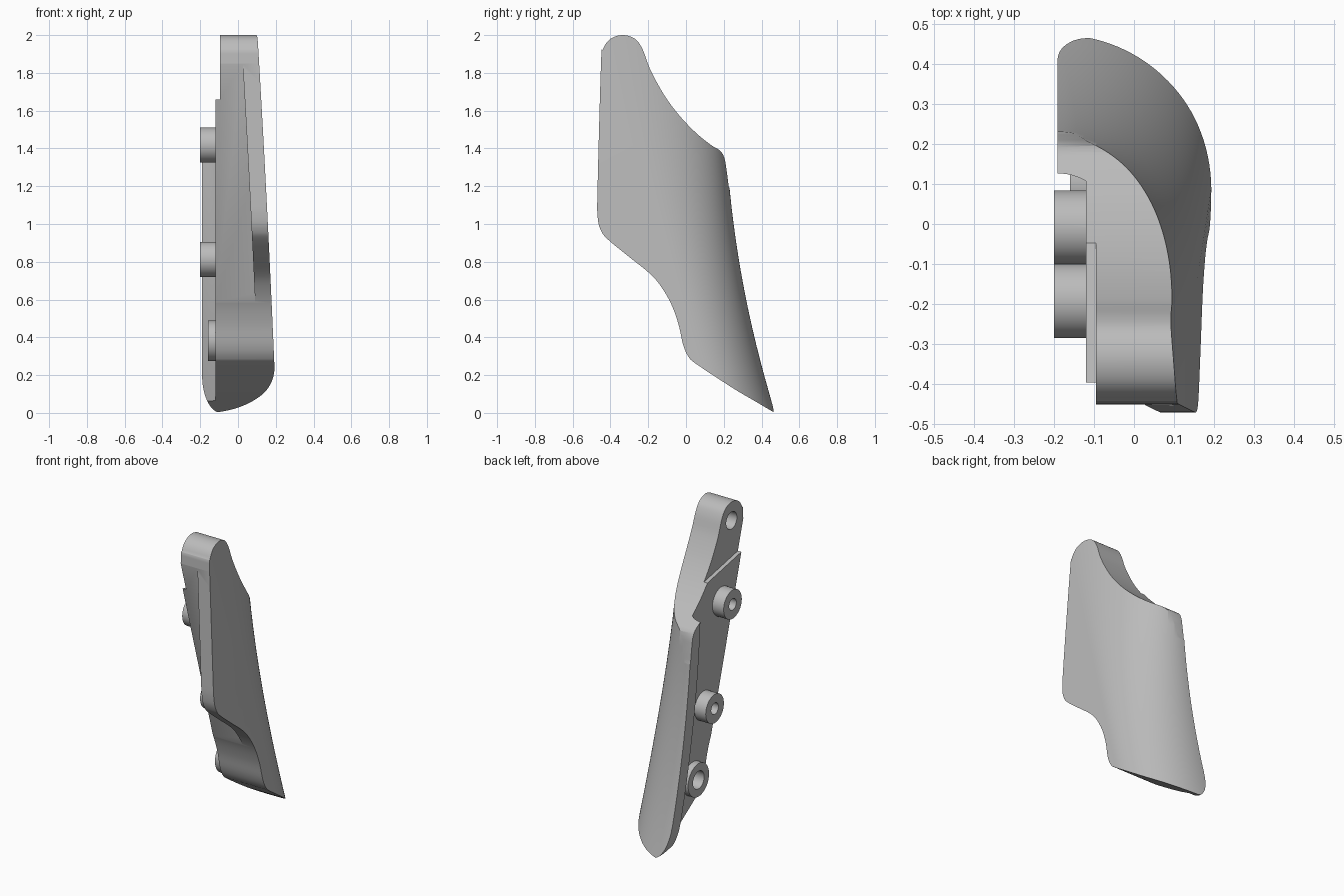
import bpy, bmesh, math
from mathutils import Vector

if "Cube" in bpy.data.objects:
    bpy.data.objects.remove(bpy.data.objects["Cube"])

grey = bpy.data.materials.new("plain_grey")
grey.use_nodes = True
colour = (0.5, 0.5, 0.5, 1)
grey.diffuse_color = colour
grey.node_tree.nodes["Principled BSDF"].inputs["Base Color"].default_value = colour


def loft(name, rings):
    """Closed solid through rings of equal point count."""
    bm = bmesh.new()
    loops = [[bm.verts.new(p) for p in ring] for ring in rings]
    n = len(loops[0])
    for a, b in zip(loops, loops[1:]):
        for i in range(n):
            j = (i + 1) % n
            bm.faces.new((a[i], a[j], b[j], b[i]))
    bm.faces.new(loops[0])
    bm.faces.new(loops[-1])
    bmesh.ops.recalc_face_normals(bm, faces=bm.faces)
    mesh = bpy.data.meshes.new(name)
    bm.to_mesh(mesh)
    bm.free()
    mesh.materials.append(grey)
    obj = bpy.data.objects.new(name, mesh)
    bpy.context.collection.objects.link(obj)
    return obj


def prism_x(name, outline, x0=-0.6, x1=0.6):
    return loft(name, [[(x, y, z) for y, z in outline] for x in (x0, x1)])


def disc(y, z, r, n=48):
    turn = 2 * math.pi / n
    return [(y + r * math.cos(i * turn), z + r * math.sin(i * turn)) for i in range(n)]


def combine(obj, tool, operation):
    mod = obj.modifiers.new("join", "BOOLEAN")
    mod.operation, mod.solver, mod.object = operation, "EXACT", tool
    bpy.context.view_layer.objects.active = obj
    bpy.ops.object.modifier_apply(modifier=mod.name)
    bpy.data.objects.remove(tool)


def smooth_path(points, steps=5):
    """Catmull-Rom curve through the points."""
    pts = [Vector(p) for p in points]
    pts = [pts[0]] + pts + [pts[-1]]
    out = []
    for a, b, c, d in zip(pts, pts[1:], pts[2:], pts[3:]):
        for k in range(steps):
            t = k / steps
            p = (2 * b + (c - a) * t + (2 * a - 5 * b + 4 * c - d) * t * t
                 + (3 * b - a - 3 * c + d) * t ** 3) / 2
            out.append((p.x, p.y))
    return out + [tuple(points[-1])]


def section(z, inset, left):
    """Plan section: flat outer wall turning round an elliptical back."""
    outer_x = 0.203 - 0.04 * z - 0.005 * z * z - inset
    back_y = 0.472 - 0.31 * z + 0.09 * z * z - inset
    turn_y = 0.145 - 0.3 * z
    pts = [(left, -0.9, z), (outer_x, -0.9, z)]
    for i in range(33):
        a = math.pi / 2 * i / 32
        pts.append((-0.19 + (outer_x + 0.19) * math.cos(a),
                    turn_y + (back_y - turn_y) * math.sin(a), z))
    return pts + [(left - 0.001, back_y, z)]


levels = [-0.1 + 2.2 * i / 24 for i in range(25)]


def inner_volume():
    return loft("inner_volume", [section(z, 0.087, -0.5) for z in levels])


# Curved cover, trimmed to the side outline
cover = loft("cover_panel", [section(z, 0, -0.19) for z in levels])
outline = smooth_path([
    (0.47, 0), (0.36, 0.065), (0.25, 0.13), (0.06, 0.255), (0.015, 0.295), (-0.015, 0.36),
    (-0.04, 0.47), (-0.08, 0.58), (-0.14, 0.68), (-0.2, 0.745), (-0.3, 0.825), (-0.41, 0.915),
    (-0.45, 0.965), (-0.468, 1.04), (-0.468, 1.2), (-0.45, 1.85), (-0.44, 1.925),
    (-0.4, 1.98), (-0.335, 2), (-0.27, 1.98), (-0.23, 1.925), (-0.19, 1.82), (-0.12, 1.69),
    (-0.04, 1.58), (0.05, 1.485), (0.13, 1.42), (0.18, 1.388), (0.203, 1.35), (0.214, 1.29),
    (0.226, 1.2)])
combine(cover, prism_x("side_outline", outline + [(0.3, 1), (0.6, 0.6), (0.6, -0.077)]), "INTERSECT")

# Rounded lower corner of the back lip
corner = [(-0.19 + 0.1 * (1 - math.cos(a)), 0.2 - 0.2 * math.sin(a))
          for a in [math.pi / 2 * i / 12 for i in range(13)]]
corner = [(-0.3, 0.2)] + corner + [(-0.09, -0.2), (-0.3, -0.2)]
combine(cover, loft("corner_cut", [[(x, y, z) for x, z in corner] for y in (0.1, 0.7)]), "DIFFERENCE")

# Slanted front of the inner body, leaving the outer wall as a flange
front = inner_volume()
combine(front, prism_x("front_wedge", [(-0.503, 2.03), (0.1, -0.044), (-0.8, -0.044), (-0.8, 2.03)]), "INTERSECT")
combine(cover, front, "DIFFERENCE")

# Flat mounting face inside the back lip
recess = inner_volume()
combine(recess, prism_x("mount_side", [(-1, -0.2), (1, -0.2), (1, 2.2), (-1, 2.2)], -0.7, -0.12), "INTERSECT")
combine(cover, recess, "DIFFERENCE")

# Stepped pad at the top
combine(cover, prism_x("top_step", [(-0.6, 1.7), (0.1, 1.56), (0.1, 2.2), (-0.6, 2.2)], -0.5, -0.095), "DIFFERENCE")

# Mounting bosses and bores: y, z, boss radius, bore radius, boss end
mounts = [(-0.192, 1.418, 0.093, 0.037, -0.2), (-0.009, 0.813, 0.093, 0.037, -0.2),
          (0.1, 0.382, 0.107, 0.057, -0.16), (-0.33, 1.88, 0, 0.055, -0.095)]
for y, z, radius, bore, end in mounts:
    if radius:
        combine(cover, prism_x("boss", disc(y, z, radius), end, -0.1), "UNION")
    combine(cover, prism_x("bore", disc(y, z, bore), end - 0.1, end + 0.12), "DIFFERENCE")

bpy.ops.object.select_all(action="DESELECT")
cover.select_set(True)
bpy.context.view_layer.objects.active = cover
bpy.ops.object.shade_smooth_by_angle(angle=math.radians(30))
